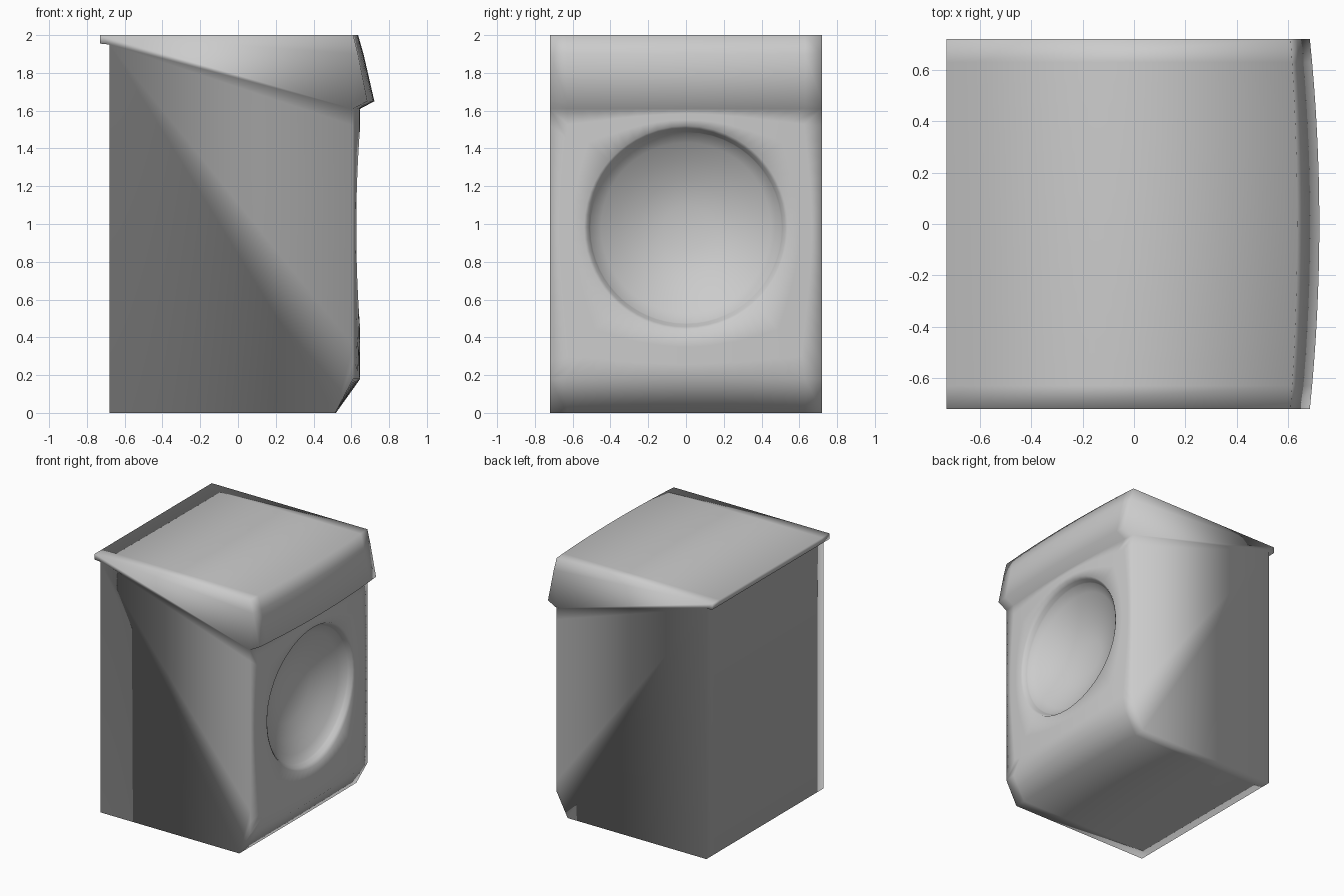
import bpy, bmesh
from math import atan2, cos, sin, radians

cube = bpy.data.objects.get("Cube")
if cube:
    bpy.data.objects.remove(cube, do_unlink=True)

grey = bpy.data.materials.new("light_grey")
grey.use_nodes = True
colour = (0.6, 0.6, 0.6, 1)
grey.diffuse_color = colour
grey.node_tree.nodes["Principled BSDF"].inputs["Base Color"].default_value = colour

HALF, LOW, HIGH, DOOR_Z = 0.72, 0.18, 1.61, 0.98
SEGS = 16


def bulge(y):
    return 0.037 * (1 - (y / HALF) ** 2)


def front_x(y):
    return 0.61 + bulge(y)


bm = bmesh.new()


def loft(rows, closed=False):
    """Join neighbouring rows of points with quads."""
    verts = [[bm.verts.new(p) for p in row] for row in rows]
    for a, b in zip(verts, verts[1:]):
        n = len(a)
        for i in range(n if closed else n - 1):
            j = (i + 1) % n
            bm.faces.new((a[i], a[j], b[j], b[i]))
    return verts


# Front panel outline, walked anticlockwise
ys = [-HALF + 2 * HALF * i / SEGS for i in range(SEGS + 1)]
zs = [LOW + (HIGH - LOW) * i / SEGS for i in range(SEGS + 1)]
outline = [(y, LOW) for y in ys[:-1]] + [(HALF, z) for z in zs[:-1]]
outline += [(y, HIGH) for y in ys[:0:-1]] + [(-HALF, z) for z in zs[:0:-1]]
angles = [atan2(z - DOOR_Z, y) for y, z in outline]


def circle(r, depth=None):
    pts = [(r * cos(a), r * sin(a)) for a in angles]
    return [(front_x(y) if depth is None else depth, y, DOOR_Z + z) for y, z in pts]


def blend(t):
    """Ring between the door opening and the panel outline."""
    rows = []
    for (y, z), (_, cy, cz) in zip(outline, circle(0.54)):
        py, pz = y + (cy - y) * t, z + (cz - z) * t
        rows.append((front_x(py), py, pz))
    return rows


# Front panel, bevelled door rim and shallow round bowl
rings = [blend(t) for t in (0, 0.3, 0.65, 1)]
rings += [circle(0.525, 0.618), circle(0.51, 0.595)]
for r in (0.505, 0.45, 0.36, 0.25, 0.12):
    rings.append(circle(r, 0.4 + 0.185 * (r / 0.505) ** 2))
bowl = loft(rings, closed=True)
bm.faces.new(bowl[-1])

# Shell wrapped from the toe chamfer round the back to the control panel
shell = [(0.61, LOW, 1), (0.515, 0, 0.1), (-0.68, 0, 0), (-0.68, 1.95, 0),
         (-0.73, 1.955, 0), (-0.73, 2, 0), (0.61, 2, 0.7), (0.635, 1.9, 0.8),
         (0.685, 1.65, 1), (0.61, HIGH, 1)]
loft([[(x + k * bulge(y), y, z) for y in ys] for x, z, k in shell])

# Flat side walls
for side in (-HALF, HALF):
    pts = [(x, side, z) for x, z, k in shell]
    pts += [(0.61, side, z) for z in zs[-2:0:-1]]
    bm.faces.new([bm.verts.new(p) for p in pts])

bmesh.ops.remove_doubles(bm, verts=bm.verts, dist=0.0005)
bmesh.ops.recalc_face_normals(bm, faces=bm.faces)
mesh = bpy.data.meshes.new("washer_body")
bm.to_mesh(mesh)
bm.free()
mesh.materials.append(grey)
body = bpy.data.objects.new("washer_body", mesh)
bpy.context.collection.objects.link(body)

# Soft shading across the cabinet corners
bpy.context.view_layer.objects.active = body
body.select_set(True)
bpy.ops.object.shade_smooth_by_angle(angle=radians(95))
